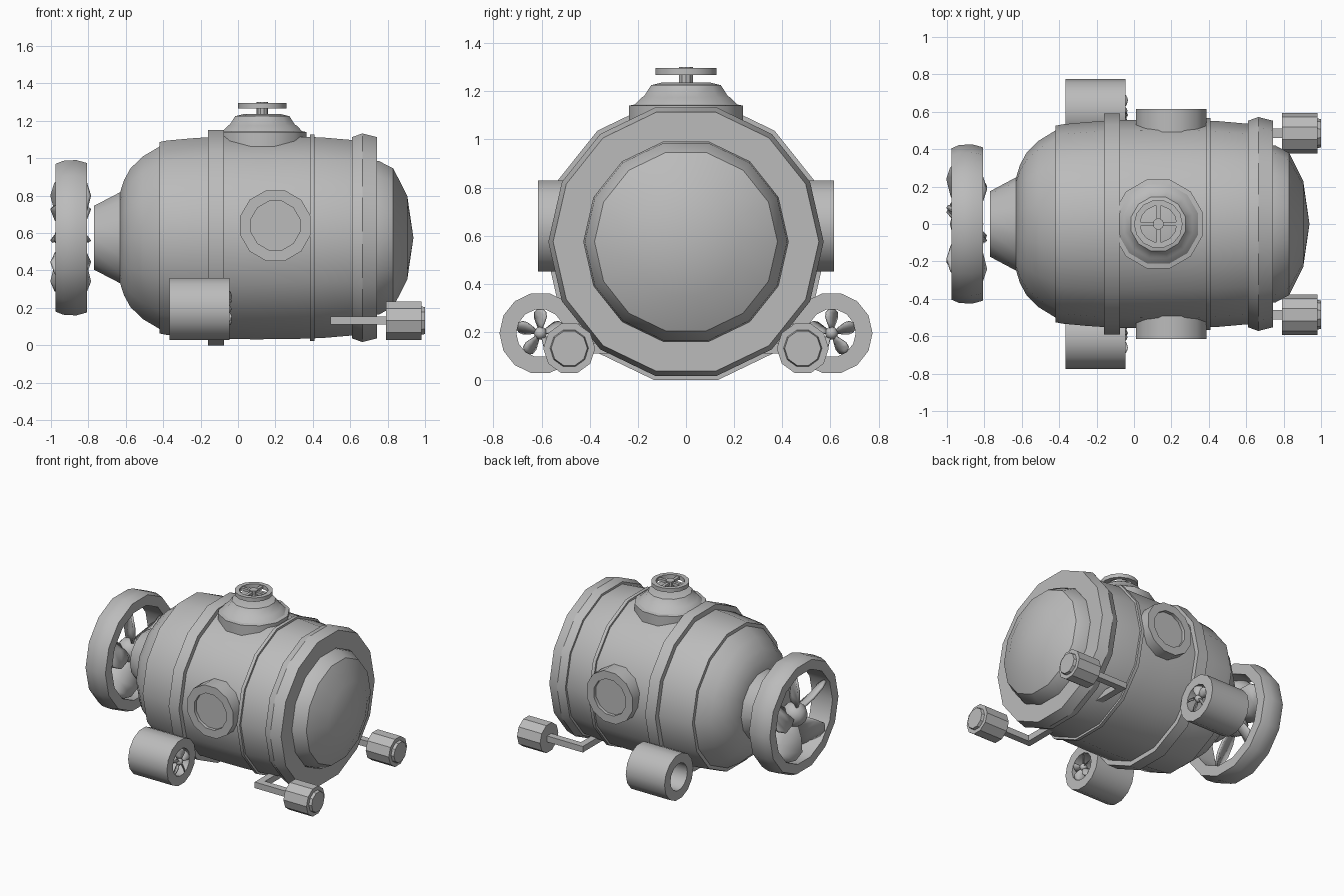
import bpy, bmesh, math
from mathutils import Matrix, Vector

if "Cube" in bpy.data.objects:
    bpy.data.objects.remove(bpy.data.objects["Cube"])

grey = bpy.data.materials.new("light grey")
grey.diffuse_color = (0.5, 0.5, 0.5, 1)
grey.use_nodes = True
grey.node_tree.nodes["Principled BSDF"].inputs["Base Color"].default_value = grey.diffuse_color
CZ = 0.575  # height of the hull axis


def finish(name, bm, smooth=33):
    bmesh.ops.recalc_face_normals(bm, faces=bm.faces)
    me = bpy.data.meshes.new(name)
    bm.to_mesh(me)
    bm.free()
    ob = bpy.data.objects.new(name, me)
    bpy.context.collection.objects.link(ob)
    me.materials.append(grey)
    bpy.ops.object.select_all(action='DESELECT')
    bpy.context.view_layer.objects.active = ob
    ob.select_set(True)
    bpy.ops.object.shade_smooth_by_angle(angle=math.radians(smooth))
    return ob


def lathe(name, profile, n, origin=(0, 0, 0), axis='X', phase=0.0, loop=False):
    """Spin (distance along axis, radius) points around an axis."""
    bm = bmesh.new()
    rings = []
    for a, r in profile:
        ring = []
        for i in range(1 if r == 0 else n):
            t = 2 * math.pi * i / n + phase
            c, s = r * math.cos(t), r * math.sin(t)
            p = {'X': (a, c, s), 'Y': (c, a, s), 'Z': (c, s, a)}[axis]
            ring.append(bm.verts.new(Vector(p) + Vector(origin)))
        rings.append(ring)
    pairs = list(zip(rings, rings[1:])) + ([(rings[-1], rings[0])] if loop else [])
    for A, B in pairs:
        for i in range(n):
            j = (i + 1) % n
            vs = [A[i % len(A)], A[j % len(A)], B[j % len(B)], B[i % len(B)]]
            bm.faces.new(list(dict.fromkeys(vs)))
    if not loop:
        for ring in (rings[0], rings[-1]):
            if len(ring) > 2:
                bm.faces.new(ring)
    return finish(name, bm)


def box(name, lo, hi):
    bm = bmesh.new()
    lo, hi = Vector(lo), Vector(hi)
    bmesh.ops.create_cube(bm, size=1, matrix=Matrix.Translation((lo + hi) / 2)
                          @ Matrix.Diagonal((*(hi - lo), 1)))
    return finish(name, bm)


def propeller(name, center, radius, chord, hand=1, blades=5):
    """Rounded, twisted blades around the x axis, with a round hub."""
    bm = bmesh.new()
    shape = [(0.15, 0.3), (0.4, 0.72), (0.65, 1.0), (0.85, 0.85), (1.0, 0.3)]
    for k in range(blades):
        turn = Matrix.Rotation(2 * math.pi * k / blades + math.pi / 2, 3, 'X')
        rows = []
        for t, w in shape:
            pitch = math.radians(62 - 22 * t) * hand
            row = []
            for u in (-1, 0, 1):
                d = u * w * chord
                p = Vector((d * math.sin(pitch) + 0.1 * chord * (1 - abs(u)),
                            t * radius, d * math.cos(pitch)))
                row.append(bm.verts.new(turn @ p + Vector(center)))
            rows.append(row)
        for A, B in zip(rows, rows[1:]):
            for i in range(2):
                bm.faces.new((A[i], A[i + 1], B[i + 1], B[i]))
    ob = finish(name + "_blades", bm, 40)
    mod = ob.modifiers.new("thickness", 'SOLIDIFY')
    mod.thickness = radius * 0.05
    mod.offset = 0
    r = radius * 0.26
    lathe(name + "_hub", [(r * math.cos(a * math.pi / 6) * -1, r * math.sin(a * math.pi / 6) if a % 6 else 0)
                          for a in range(7)], 12, center)


# Hull with a stepped rear plate
lathe("hull", [(-0.63, 0.25), (-0.61, 0.315), (-0.575, 0.38), (-0.51, 0.445), (-0.42, 0.50),
               (-0.42, 0.525), (-0.38, 0.533), (-0.25, 0.545), (-0.1, 0.555), (0.1, 0.557),
               (0.3, 0.555), (0.45, 0.55), (0.62, 0.535), (0.70, 0.52)], 14, (0, 0, CZ))
lathe("tail_cone", [(-0.77, 0.175), (-0.62, 0.255)], 14, (0, 0, CZ))

# Raised hull bands
for name, x0, x1, r in (("wide_band", -0.16, -0.075, 0.59), ("narrow_band", 0.385, 0.41, 0.567)):
    lathe(name, [(x0, 0.5), (x0, r), (x1, r), (x1, 0.5)], 14, (0, 0, CZ), loop=True)

# Front window collar and dome
lathe("window_collar", [(0.61, 0.5), (0.61, 0.552), (0.665, 0.572), (0.742, 0.552),
                        (0.742, 0.425), (0.66, 0.425)], 14, (0, 0, CZ), loop=True)
lathe("window_dome", [(0.70, 0.425), (0.755, 0.42), (0.83, 0.38), (0.905, 0.23), (0.938, 0)],
      14, (0, 0, CZ))

# Roof hatch
HX = 0.13
PH = math.pi / 12
lathe("hatch", [(0.95, 0.245), (1.14, 0.245), (1.145, 0.22), (1.175, 0.19), (1.18, 0.18),
                (1.225, 0.15), (1.237, 0.1), (1.237, 0)], 12, (HX, 0, 0), 'Z', PH)
# Hatch wheel: rim, stem and cross spokes
lathe("wheel_rim", [(1.267, 0.098), (1.267, 0.13), (1.296, 0.13), (1.296, 0.098)],
      14, (HX, 0, 0), 'Z', loop=True)
lathe("wheel_stem", [(1.22, 0.03), (1.3, 0.03)], 10, (HX, 0, 0), 'Z')
box("wheel_spoke_long", (HX - 0.11, -0.011, 1.272), (HX + 0.11, 0.011, 1.291))
box("wheel_spoke_cross", (HX - 0.011, -0.11, 1.272), (HX + 0.011, 0.11, 1.291))

# Rear duct and main propeller
lathe("rear_duct", [(-0.975, 0.335), (-0.975, 0.405), (-0.935, 0.422), (-0.865, 0.426),
                    (-0.808, 0.41), (-0.808, 0.335)], 14, (0, 0, CZ), loop=True)
propeller("rear_propeller", (-0.895, 0, CZ), 0.345, 0.14)

for side, s in (("right", -1), ("left", 1)):
    # Portholes with a recessed pane
    lathe(side + "_porthole", [(s * 0.4, 0.195), (s * 0.614, 0.195), (s * 0.614, 0.135),
                               (s * 0.59, 0.135), (s * 0.59, 0)], 12, (0.2, 0, 0.64), 'Y', PH)
    # Side thrusters
    y = s * 0.605
    lathe(side + "_thruster", [(-0.365, 0.1), (-0.365, 0.17), (-0.045, 0.17), (-0.045, 0.1)],
          14, (0, y, 0.195), loop=True)
    propeller(side + "_propeller", (-0.062, y, 0.195), 0.103, 0.038, s)
    # Headlamps on bent arms
    y = s * 0.485
    lathe(side + "_lamp", [(0.79, 0.108), (0.98, 0.108), (0.98, 0.08), (1.0, 0.075)],
          10, (0, y, 0.132))
    box(side + "_lamp_arm", (0.495, y - 0.025, 0.11), (0.8, y + 0.025, 0.155))
    box(side + "_arm_bracket", (0.495, min(s * 0.22, y), 0.11), (0.545, max(s * 0.22, y), 0.155))
